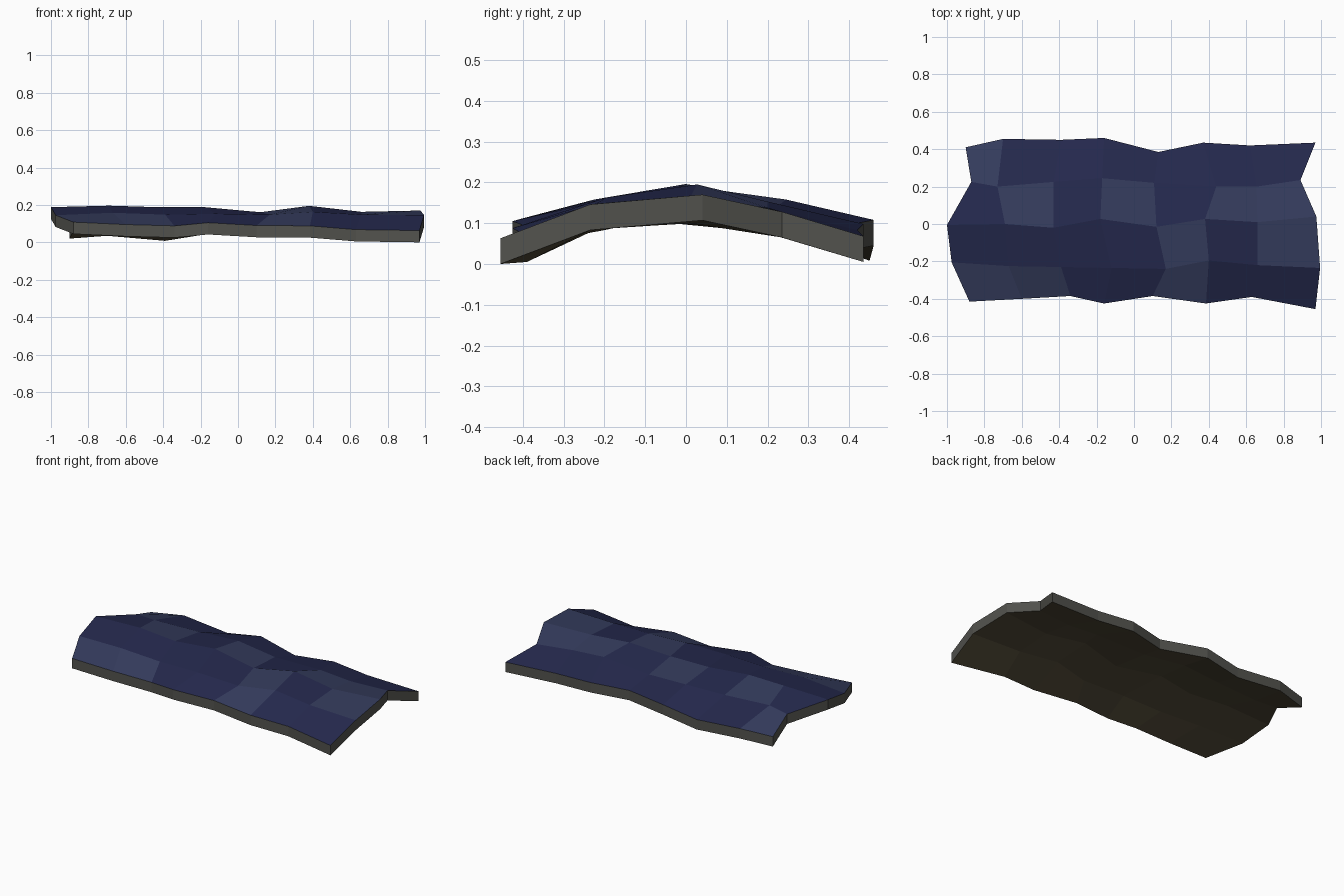
import bpy
import bmesh

if "Cube" in bpy.data.objects:
    bpy.data.objects.remove(bpy.data.objects["Cube"])

THICKNESS = 0.063

# Cross-sections from front to back: x, y and z of the bumpy upper surface
ROWS = [
    ((-.88, -.60, -.34, -.16, .10, .385, .63, .97),
     (-.415, -.40, -.385, -.425, -.385, -.425, -.39, -.455),
     (.11, .097, .09, .107, .092, .09, .07, .065)),
    ((-.975, -.67, -.39, -.12, .17, .40, .66, .995),
     (-.205, -.225, -.23, -.235, -.24, -.195, -.22, -.235),
     (.147, .16, .15, .155, .15, .165, .15, .148)),
    ((-1, -.69, -.43, -.18, .12, .38, .66, .975),
     (-.005, 0, -.02, .027, -.015, .027, .01, .04),
     (.19, .198, .19, .19, .163, .197, .165, .172)),
    ((-.87, -.73, -.43, -.17, .107, .44, .655, .89),
     (.225, .20, .225, .245, .22, .20, .20, .235),
     (.15, .16, .155, .16, .14, .155, .14, .13)),
    ((-.90, -.70, -.39, -.16, .13, .37, .62, .97),
     (.41, .455, .45, .46, .385, .435, .42, .435),
     (.085, .10, .073, .11, .095, .10, .085, .07)),
]

# Lighter patches as (row, column)
LIGHT = {(0, 0), (0, 1), (0, 4), (1, 4), (1, 6), (2, 1), (2, 3),
         (2, 5), (2, 6), (3, 0)}


def material(name, color):
    m = bpy.data.materials.new(name)
    m.diffuse_color = (*color, 1)
    m.use_nodes = True
    m.node_tree.nodes["Principled BSDF"].inputs["Base Color"].default_value = m.diffuse_color
    return m


# Upper surface
bm = bmesh.new()
grid = [[bm.verts.new(p) for p in zip(*row)] for row in ROWS]
for r in range(len(grid) - 1):
    for c in range(len(grid[0]) - 1):
        f = bm.faces.new((grid[r][c], grid[r][c + 1],
                          grid[r + 1][c + 1], grid[r + 1][c]))
        f.material_index = 1 if (r, c) in LIGHT else 0

# Extrude straight down to form the rim and underside
ext = bmesh.ops.extrude_face_region(bm, geom=bm.faces[:], use_keep_orig=True)
lower = [g for g in ext["geom"] if isinstance(g, bmesh.types.BMVert)]
bmesh.ops.translate(bm, verts=lower, vec=(0, 0, -THICKNESS))
bmesh.ops.recalc_face_normals(bm, faces=bm.faces[:])
bm.normal_update()
for f in bm.faces:
    if abs(f.normal.z) < 0.4:
        f.material_index = 2
    elif f.normal.z < 0:
        f.material_index = 3

# Stand the slab on the ground
low = min(v.co.z for v in bm.verts)
bmesh.ops.translate(bm, verts=bm.verts[:], vec=(0, 0, -low))

mesh = bpy.data.meshes.new("arched_slab")
bm.to_mesh(mesh)
bm.free()
for name, color in (("dark_blue", (.018, .022, .075)),
                    ("light_blue", (.035, .045, .11)),
                    ("rim_grey", (.085, .085, .075)),
                    ("underside_brown", (.085, .07, .04))):
    mesh.materials.append(material(name, color))
bpy.context.collection.objects.link(bpy.data.objects.new("arched_slab", mesh))
